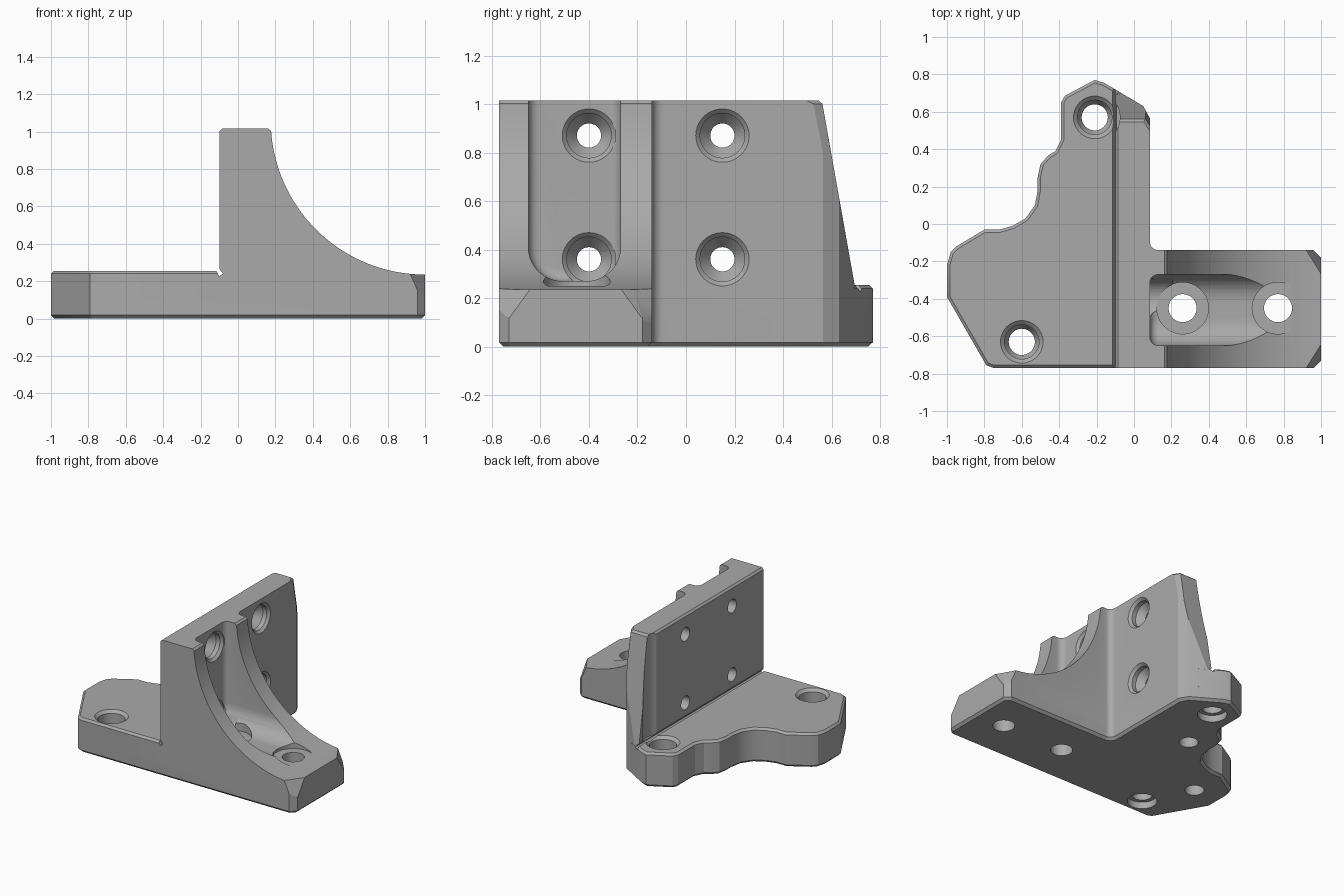
import bpy, bmesh, math
from mathutils import Vector, Matrix

old = bpy.data.objects.get("Cube")
if old:
    bpy.data.objects.remove(old)

grey = bpy.data.materials.new("plain grey")
grey.use_nodes = True
grey.diffuse_color = (0.4, 0.4, 0.4, 1)
grey.node_tree.nodes["Principled BSDF"].inputs["Base Color"].default_value = (0.4, 0.4, 0.4, 1)


def finish(name, bm):
    bmesh.ops.recalc_face_normals(bm, faces=bm.faces)
    mesh = bpy.data.meshes.new(name)
    bm.to_mesh(mesh)
    bm.free()
    mesh.materials.append(grey)
    ob = bpy.data.objects.new(name, mesh)
    bpy.context.collection.objects.link(ob)
    return ob


def prism(points, direction):
    """Extrude a closed 3D outline along a direction."""
    bm = bmesh.new()
    face = bm.faces.new([bm.verts.new(p) for p in points])
    new = bmesh.ops.extrude_face_region(bm, geom=[face])["geom"]
    bmesh.ops.translate(bm, vec=direction, verts=[v for v in new if isinstance(v, bmesh.types.BMVert)])
    bmesh.ops.recalc_face_normals(bm, faces=bm.faces)
    return bm


def upright(outline, z0, z1):
    return prism([(x, y, z0) for x, y in outline], (0, 0, z1 - z0))


def bevel(bm, rule, width, segments=1):
    edges = [e for e in bm.edges if all(rule(v.co) for v in e.verts)]
    bmesh.ops.bevel(bm, geom=edges, offset=width, segments=segments, profile=0.5, affect='EDGES')


def slice_off(bm, point, normal):
    """Remove everything on the normal side of a plane and close the cut."""
    geom = bm.verts[:] + bm.edges[:] + bm.faces[:]
    cut = bmesh.ops.bisect_plane(bm, geom=geom, plane_co=point, plane_no=normal, clear_outer=True)
    edges = [e for e in cut["geom_cut"] if isinstance(e, bmesh.types.BMEdge)]
    bmesh.ops.contextual_create(bm, geom=edges)


def arc(cx, cy, r, a0, a1, n):
    angles = [math.radians(a0 + (a1 - a0) * i / n) for i in range(n + 1)]
    return [(cx + r * math.cos(a), cy + r * math.sin(a)) for a in angles]


def lathe(profile, location, sideways=False, sides=40):
    """Turned cutter from (radius, height) pairs, along z or x."""
    bm = bmesh.new()
    rings = []
    for r, h in profile:
        rings.append([bm.verts.new((x, y, h)) for x, y in arc(0, 0, r, 0, 360, sides)[:-1]])
    for a, b in zip(rings, rings[1:]):
        for i in range(sides):
            j = (i + 1) % sides
            bm.faces.new((a[i], a[j], b[j], b[i]))
    bm.faces.new(rings[0])
    bm.faces.new(rings[-1])
    turn = Matrix.Rotation(math.pi / 2, 4, 'Y') if sideways else Matrix()
    bm.transform(Matrix.Translation(location) @ turn)
    return bm


def combine(target, tool, operation):
    mod = target.modifiers.new(tool.name, 'BOOLEAN')
    mod.operation, mod.solver, mod.object = operation, 'EXACT', tool
    bpy.context.view_layer.objects.active = target
    bpy.ops.object.modifier_apply(modifier=mod.name)
    bpy.data.objects.remove(tool)


# Outline of the left flange, from its back tip round to the front
left_edge = [(-0.16, 0.755), (-0.21, 0.77), (-0.37, 0.685), (-0.39, 0.65), (-0.39, 0.45),
             (-0.42, 0.39), (-0.46, 0.365), (-0.5, 0.32), (-0.515, 0.25), (-0.515, 0.18),
             (-0.53, 0.1), (-0.58, 0.03), (-0.65, -0.01), (-0.72, -0.03), (-0.8, -0.03),
             (-0.95, -0.12), (-0.98, -0.15), (-1, -0.22), (-1, -0.39), (-0.81, -0.72),
             (-0.79, -0.755), (-0.75, -0.77)]
inner_fillet = arc(0.13, -0.095, 0.045, 270, 180, 6)
back_corner = [(0.085, 0.565), (0.05, 0.63)]

# Foot: the whole footprint with a chamfered underside
rib_end = [(0.96, -0.77), (1, -0.73), (1, -0.18), (0.96, -0.14)]
bm = upright(left_edge + rib_end + inner_fillet + back_corner, 0, 0.12)
bevel(bm, lambda c: c.z < 0.001, 0.018)
bracket = finish("bracket", bm)

# Flange: upper half of the left plate
bm = upright(left_edge + [(0, -0.77), (0, 0.66)], 0.1, 0.255)
bevel(bm, lambda c: c.z > 0.25, 0.015)
flange = finish("flange", bm)

# Wall: upright plate with a sloped back end and clipped corner
outline = [(-0.1, -0.77), (0.085, -0.77), (0.085, -0.2), (0.13, -0.2)]
bm = upright(outline + inner_fillet + back_corner + [(-0.1, 0.719)], 0.1, 1.015)
slice_off(bm, (0, 0.56, 1.015), (0, 0.76, 0.135))
slice_off(bm, (0.085, 0.565, 0.8), (0.78, 0.5, 0.1))
bevel(bm, lambda c: c.z > 1.01 and (c.x < 0 or c.y > 0.4), 0.014)
wall = finish("wall", bm)

# Rib: concave brace with clipped end corners
sweep = arc(1, 1.06, 0.825, 184, 270, 40)
profile = [(0, 0.1), (0, 1.015), (0.163, 1.015)] + sweep + [(1, 0.1)]
bm = prism([(x, -0.77, z) for x, z in profile], (0, 0.63, 0))
for y, side in ((-0.77, -1), (-0.14, 1)):
    slice_off(bm, (0.96, y, 0.15), (1, side, 0))
    slice_off(bm, (0.96, y, 0.15), (0.117, side * 0.072, 0.052))
rib = finish("rib", bm)

for part in (flange, wall, rib):
    combine(bracket, part, 'UNION')

# Channel through the rib, with rounded floor corners and a filleted blind end
section = arc(-0.51, 0.41, 0.14, 180, 270, 10) + arc(-0.41, 0.41, 0.14, 270, 360, 10)
section += [(-0.27, 1.3), (-0.65, 1.3)]
bm = prism([(0.085, y, z) for y, z in section], (1.2, 0, 0))
end_ring = [e for e in bm.edges if all(v.co.x < 0.09 for v in e.verts)
            and not all(v.co.z > 1.2 for v in e.verts)]
bmesh.ops.bevel(bm, geom=end_ring, offset=0.045, segments=5, profile=0.5, affect='EDGES')
cutters = [finish("channel_cutter", bm)]

# Relief groove at the foot of the wall
diamond = [(-0.1, 0.225), (-0.08, 0.24), (-0.1, 0.265), (-0.115, 0.255)]
cutters.append(finish("relief_cutter", prism([(x, -0.9, z) for x, z in diamond], (0, 1.8, 0))))

# Countersunk holes through the wall
wall_hole = [(0.05, -0.3), (0.05, -0.1), (0.092, -0.05), (0.092, -0.018), (0.11, 0), (0.11, 0.12)]
for y in (-0.4, 0.15):
    for z in (0.36, 0.87):
        cutters.append(finish("wall_hole_cutter", lathe(wall_hole, (0.085, y, z), True)))

# Counterbored holes in the rib floor
for x in (0.26, 0.77):
    bore = [(0.075, -0.1), (0.075, 0.25), (0.138, 0.25), (0.138, 0.36)]
    cutters.append(finish("rib_hole_cutter", lathe(bore, (x, -0.45, 0))))

# Stepped mounting holes in the flange
flange_hole = [(0.1, -0.1), (0.1, 0.05), (0.07, 0.05), (0.07, 0.1), (0.092, 0.14),
               (0.092, 0.235), (0.115, 0.256), (0.115, 0.4)]
for x, y in ((-0.6, -0.63), (-0.21, 0.57)):
    cutters.append(finish("flange_hole_cutter", lathe(flange_hole, (x, y, 0))))
cutters.append(finish("clearance_cutter", lathe([(0.135, 0.256), (0.135, 1.3)], (-0.21, 0.57, 0))))

# Blind holes under the flange
for x, y in ((-0.33, 0.18), (-0.775, -0.29)):
    cutters.append(finish("blind_hole_cutter", lathe([(0.065, -0.1), (0.065, 0.17)], (x, y, 0))))

for cutter in cutters:
    combine(bracket, cutter, 'DIFFERENCE')

bpy.ops.object.select_all(action='DESELECT')
bracket.select_set(True)
bpy.context.view_layer.objects.active = bracket
bpy.ops.object.shade_smooth_by_angle(angle=math.radians(25))
